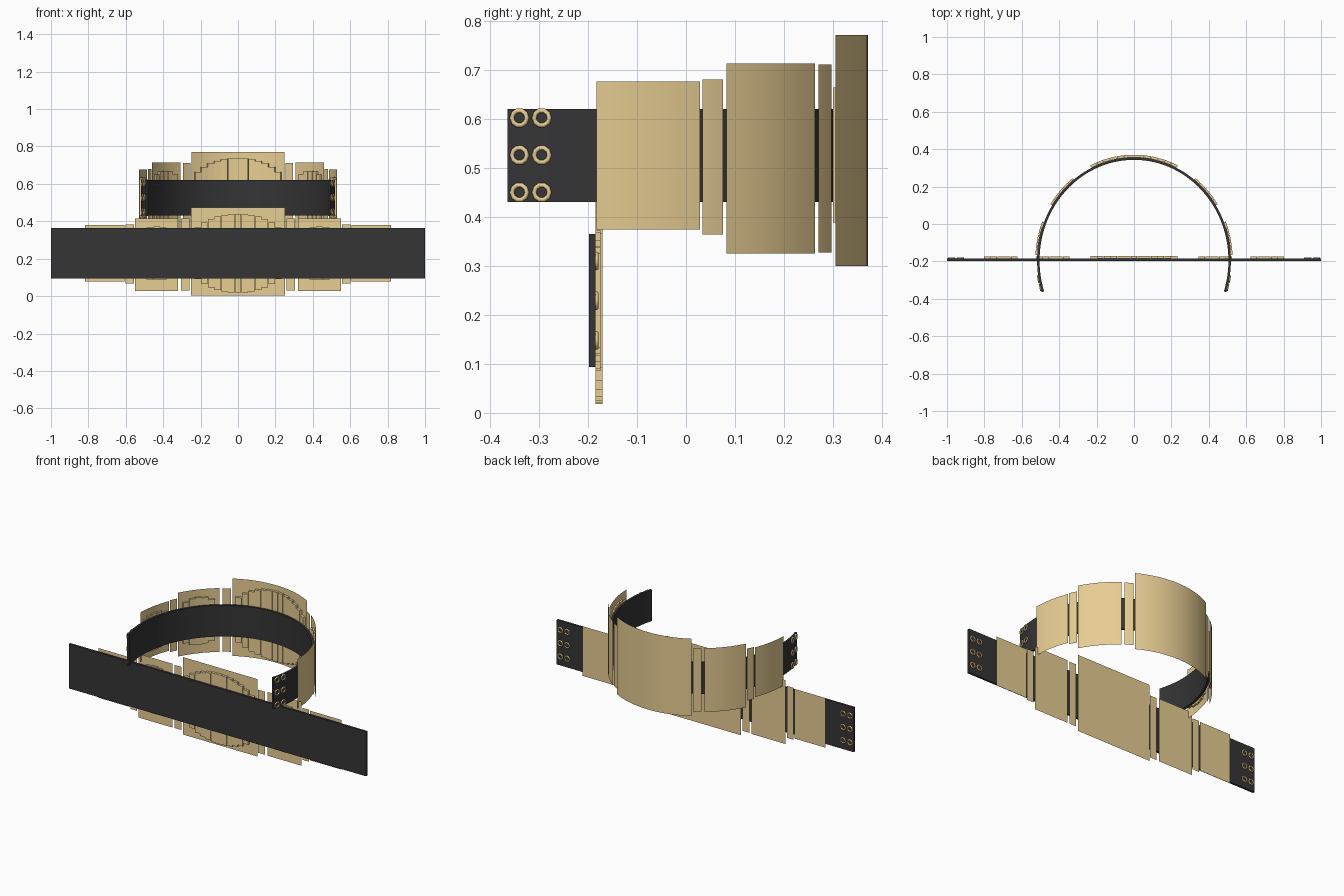
import bpy, math
from mathutils import Vector

if "Cube" in bpy.data.objects:
    bpy.data.objects.remove(bpy.data.objects["Cube"])


def material(name, rgb):
    m = bpy.data.materials.new(name)
    m.diffuse_color = (*rgb, 1)
    m.use_nodes = True
    m.node_tree.nodes["Principled BSDF"].inputs["Base Color"].default_value = m.diffuse_color
    return m


DARK = material("dark_leather", (0.035, 0.035, 0.037))
TAN = material("pale_brass", (0.80, 0.61, 0.29))

# Arc-length table for the worn (bent) belt: half ellipse around (0, CY)
A, B, CY = 0.512, 0.545, -0.195
ARC = [0.0]
STEP = 0.002
for i in range(1200):
    t = (i + 0.5) * STEP
    ARC.append(ARC[-1] + STEP * math.hypot(A * math.cos(t), B * math.sin(t)))


def flat(s, d, z):
    return Vector((s, -0.191 + d, z))


def bent(s, d, z):
    a = abs(s)
    i = next(k for k in range(1, len(ARC)) if ARC[k] >= a)
    t = STEP * (i - 1 + (a - ARC[i - 1]) / (ARC[i] - ARC[i - 1]))
    t = math.copysign(t, s)
    n = Vector((B * math.sin(t), A * math.cos(t))).normalized()
    return Vector((A * math.sin(t) + n.x * d, CY + B * math.cos(t) + n.y * d, z + 0.297))


def make(name, verts, faces, mat, smooth=False):
    me = bpy.data.meshes.new(name)
    me.from_pydata(verts, [], faces)
    me.materials.append(mat)
    ob = bpy.data.objects.new(name, me)
    bpy.context.collection.objects.link(ob)
    if smooth:
        for p in me.polygons:
            p.use_smooth = True
    return ob


def bar(warp, s0, s1, z0, z1, d0, d1, n):
    """Closed strip running along the belt."""
    v, f = [], []
    for i in range(n + 1):
        s = s0 + (s1 - s0) * i / n
        v += [warp(s, d, z) for d, z in ((d0, z0), (d1, z0), (d1, z1), (d0, z1))]
    for i in range(n):
        for k in range(4):
            a, b = i * 4 + k, i * 4 + (k + 1) % 4
            f.append((a, a + 4, b + 4, b))
    f += [(0, 1, 2, 3), tuple(n * 4 + k for k in (3, 2, 1, 0))]
    return v, f


def sheet(warp, s0, s1, z0, z1, d, n):
    """Thin plate facing outward."""
    v, f = [], []
    for i in range(n + 1):
        s = s0 + (s1 - s0) * i / n
        v += [warp(s, d, z0), warp(s, d, z1)]
    for i in range(n):
        f.append((2 * i, 2 * i + 1, 2 * i + 3, 2 * i + 2))
    return v, f


def ring(warp, s, z, d, major=0.0155, minor=0.0048, n=10, m=6):
    v, f = [], []
    for i in range(n):
        a = math.tau * i / n
        for j in range(m):
            b = math.tau * j / m
            r = major + minor * math.cos(b)
            v.append(warp(s + r * math.cos(a), d + minor * math.sin(b), z + r * math.sin(a)))
    for i in range(n):
        for j in range(m):
            i2, j2 = (i + 1) % n, (j + 1) % m
            f.append((i * m + j, i * m + j2, i2 * m + j2, i2 * m + j))
    return v, f


def join(parts):
    v, f = [], []
    for pv, pf in parts:
        o = len(v)
        v += pv
        f += [tuple(k + o for k in face) for face in pf]
    return v, f


# name, start, end, bottom, top, outward offset
PLATES = [("hip_plate", 0.320, 0.550, 0.028, 0.416, 0.018),
          ("hip_spacer", 0.258, 0.305, 0.030, 0.414, 0.016),
          ("end_spacer", 0.557, 0.602, 0.067, 0.383, 0.016),
          ("end_plate", 0.608, 0.818, 0.077, 0.379, 0.017)]

for label, warp, strap_z, rivet_z, bend in (
        ("flat", flat, (0.094, 0.365), (0.148, 0.229, 0.310), False),
        ("worn", bent, (0.133, 0.323), (0.153, 0.229, 0.305), True)):
    # strap
    seg = 72 if bend else 1
    make(label + "_strap", *bar(warp, -1, 1, *strap_z, -0.007, 0.006, seg), DARK)

    # large centre plate and its oval of backing slats
    seg = 20 if bend else 1
    make(label + "_centre_plate", *sheet(warp, -0.25, 0.25, 0.003, 0.474, 0.021, seg), TAN, bend)
    slats = []
    w = 0.036
    for i in range(13):
        x = (i - 6) * w
        h = 0.211 * math.sqrt(1 - (x / 0.285) ** 2)
        slats.append(bar(warp, x - w * 0.48, x + w * 0.48, 0.229 - h, 0.229 + h, 0.006, 0.0205, 1))
    make(label + "_centre_slats", *join(slats), TAN)

    # mirrored side plates with slats behind the wide ones
    for side, sg in (("right", 1), ("left", -1)):
        for name, s0, s1, z0, z1, d in PLATES:
            a, b = sorted((s0 * sg, s1 * sg))
            seg = 8 if bend else 1
            make(f"{label}_{name}_{side}", *sheet(warp, a, b, z0, z1, d, seg), TAN, bend)
            if "spacer" in name:
                continue
            slats, mid = [], (a + b) / 2
            for i in range(5):
                x = mid + (i - 2) * w
                h = (z1 - z0) * 0.37 * math.sqrt(1 - ((i - 2) / 4) ** 2)
                slats.append(bar(warp, x - w * 0.48, x + w * 0.48,
                                 0.229 - h, 0.229 + h, 0.006, d - 0.001, 1))
            make(f"{label}_{name}_slats_{side}", *join(slats), TAN)

        # ring rivets at the strap end
        rings = [ring(warp, sg * s, z, 0.008) for s in (0.929, 0.975) for z in rivet_z]
        make(f"{label}_rivets_{side}", *join(rings), TAN, True)
